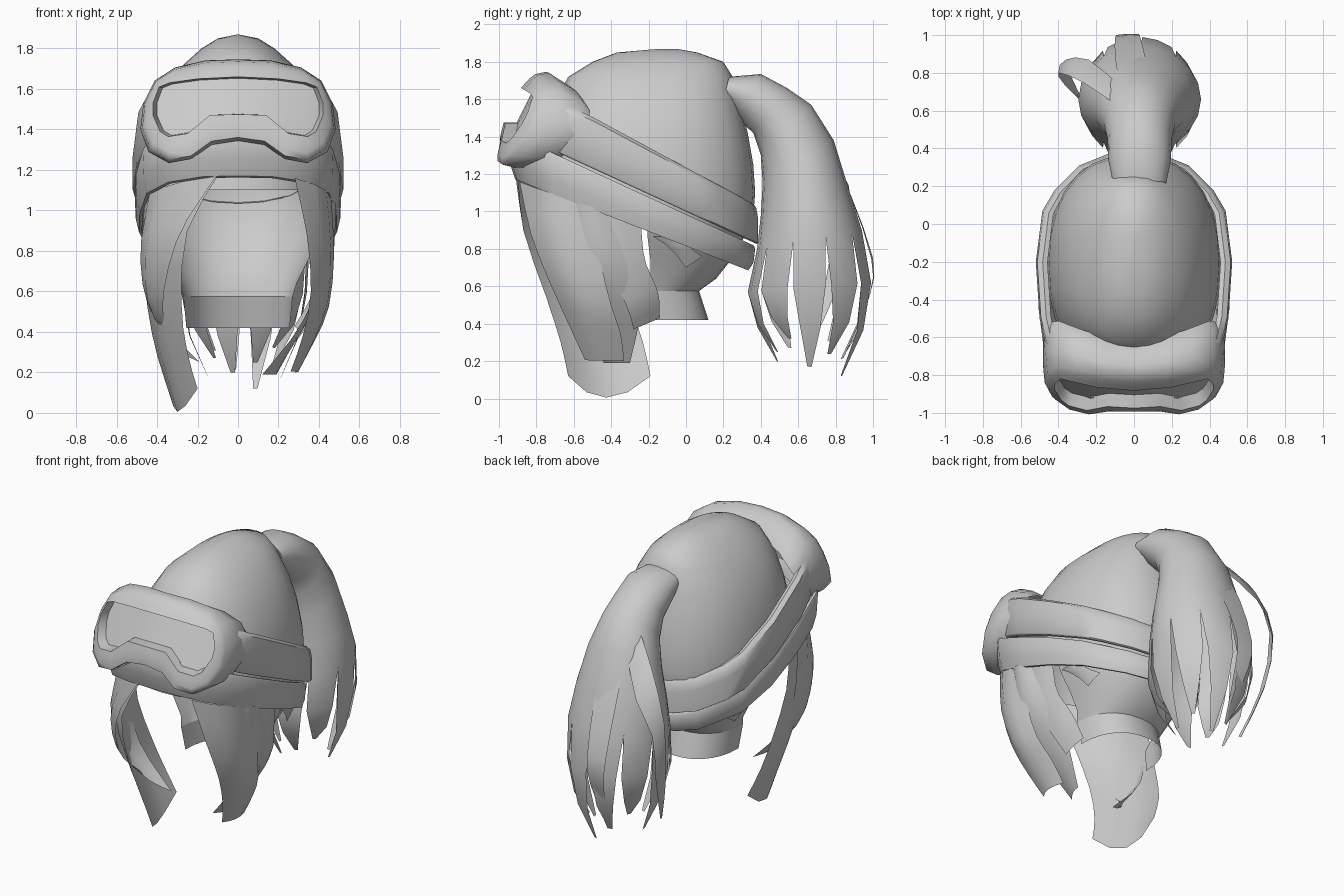
import bpy, bmesh, math
from mathutils import Vector

if "Cube" in bpy.data.objects:
    bpy.data.objects.remove(bpy.data.objects["Cube"])

grey = bpy.data.materials.new("plain grey")
grey.diffuse_color = (0.6, 0.6, 0.6, 1)
grey.use_nodes = True
grey.node_tree.nodes["Principled BSDF"].inputs["Base Color"].default_value = grey.diffuse_color


def make(name, grids, closed=False, extra=(), angle=40, keep=None):
    """Skin grids (lists of equal-length point rows) with quads, as one object."""
    bm = bmesh.new()
    if not isinstance(grids[0][0][0], (tuple, list, Vector)):
        grids = [grids]
    for g, rows in enumerate(grids):
        vs = [[bm.verts.new(p) for p in r] for r in rows]
        n = len(rows[0])
        wrap = closed and g == 0
        for a, b in zip(vs, vs[1:]):
            for i in range(n if wrap else n - 1):
                j = (i + 1) % n
                bm.faces.new((a[i], a[j], b[j], b[i]))
        if g == 0:
            for r, ids in extra:
                bm.faces.new([vs[r][i] for i in ids])
    if keep:
        drop = [f for f in bm.faces if not keep(f.calc_center_median())]
        bmesh.ops.delete(bm, geom=drop, context='FACES')
    bmesh.ops.remove_doubles(bm, verts=bm.verts, dist=0.0005)
    bmesh.ops.recalc_face_normals(bm, faces=bm.faces)
    me = bpy.data.meshes.new(name)
    bm.to_mesh(me)
    bm.free()
    me.materials.append(grey)
    ob = bpy.data.objects.new(name, me)
    bpy.context.collection.objects.link(ob)
    bpy.ops.object.select_all(action='DESELECT')
    ob.select_set(True)
    bpy.context.view_layer.objects.active = ob
    bpy.ops.object.shade_smooth_by_angle(angle=math.radians(angle))
    return ob


def power(v, e):
    return math.copysign(abs(v) ** e, v)


def ring(z, y0, y1, hw, n=28, e=0.88):
    out = []
    for i in range(n):
        t = 2 * math.pi * i / n
        out.append((hw * power(math.sin(t), e),
                    (y0 + y1) / 2 + (y1 - y0) / 2 * power(math.cos(t), e), z))
    return out


# hair cap: rounded crown, open below the brow, closed at the back
cap = [(1.868, -.16, -.04, .01), (1.85, -.37, .06, .10), (1.80, -.50, .20, .18),
       (1.72, -.63, .25, .27), (1.58, -.70, .29, .36), (1.42, -.74, .33, .42),
       (1.25, -.78, .36, .45), (1.1, -.80, .37, .46), (.98, -.78, .36, .45),
       (.86, -.72, .31, .40), (.74, -.62, .24, .34), (.64, -.54, .16, .29),
       (.575, -.5, .07, .27)]
make("hair_cap", [ring(*c) for c in cap], True, [(0, list(range(28)))],
     keep=lambda c: c.y > -.24 or c.z > 1.22 - .40 * (c.y + .9))

# nape hair below the cap
make("nape_hair", [ring(.575, -.5, .07, .27), ring(.42, -.5, .12, .255)], True,
     keep=lambda c: c.y > -.2)


# headband and goggle strap: tilted bands; section = (x scale, y scale, height fraction)
def band(name, half, top, bottom, section, closed):
    plan = [(-x, y) for x, y in half[::-1] if x > 0] + half
    rows = []
    for sx, sy, h in section:
        row = []
        for x, y in plan:
            yy = -.25 + (y + .25) * sy
            zt = min(top[0] + top[1] * yy, 1.56)
            zb = bottom[0] + bottom[1] * yy
            row.append((x * sx, yy, zb + (zt - zb) * h))
        rows.append(row)
    make(name, rows, closed, angle=50)


band("goggle_strap",
     [(0, .385), (.14, .37), (.29, .31), (.42, .18), (.485, .07), (.52, -.2),
      (.50, -.5), (.47, -.63), (.44, -.7)], (1.235, -.54), (1.0, -.46),
     [(.88, .95, .95), (.93, .965, 1), (.985, .985, .93), (1, 1, .7), (1, 1, .04),
      (.985, .985, 0), (.93, .955, 0)], False)
band("headband",
     [(0, .37), (.15, .345), (.28, .28), (.46, .06), (.51, -.2), (.505, -.45),
      (.47, -.72), (.36, -.87), (.18, -.945), (.001, -.955)],
     (.985, -.46), (.815, -.39),
     [(.955, .96, 1), (.985, .985, 1), (1, 1, .92), (.99, .985, .35),
      (.96, .94, 0), (.93, .91, 0)], True)

# goggles: rounded frame flowing back to the strap, and a recessed lens
outer = [(0, 1.745), (.16, 1.74), (.31, 1.705), (.41, 1.64), (.465, 1.53), (.48, 1.4),
         (.44, 1.29), (.34, 1.235), (.23, 1.255), (.13, 1.325), (0, 1.345)]
lip = [(0, 1.66), (.2, 1.65), (.34, 1.63), (.39, 1.61), (.42, 1.53), (.42, 1.47),
       (.385, 1.39), (.345, 1.365), (.25, 1.38), (.14, 1.47), (0, 1.475)]


def goggle_ring(mix, scale, depth, bow=0.0, drop=0.0):
    half = []
    for (ax, az), (bx, bz) in zip(outer, lip):
        x = (ax + (bx - ax) * mix) * scale
        z = 1.5 + (az + (bz - az) * mix - 1.5) * scale
        y = -.8 - (1.745 - z) * .5 + .57 * x * x + depth + bow * x * x
        half.append((x, y, z - drop * max(0, min(1, (az - 1.4) / .25))))
    return half + [(-x, y, z) for x, y, z in half[-2:0:-1]]


frame = [goggle_ring(0, .97, .18, .45, .10), goggle_ring(0, 1, .14, .4, .06),
         goggle_ring(0, 1.005, .05, .2), goggle_ring(.12, 1, .0),
         goggle_ring(.4, 1, -.02), goggle_ring(.75, 1, -.032), goggle_ring(1, 1, -.04)]
make("goggle_frame", frame, True, angle=65)
lens_fill = []
for i in range(5):
    ids = [i, i + 1, 9 - i, 10 - i] if i < 4 else [4, 5, 6]
    lens_fill += [(1, ids), (1, [(20 - k) % 20 for k in ids])]
make("goggle_lens", [goggle_ring(1, 1, -.04), goggle_ring(1, .955, .03)], True, lens_fill)


# hanging locks: curved sheets between a front and a back edge
def smooth_path(pts, t):
    """Catmull-Rom sample of a short path, t from 0 to 1."""
    p = [Vector(q) for q in pts]
    p = [2 * p[0] - p[1]] + p + [2 * p[-1] - p[-2]]
    f = t * (len(pts) - 1)
    k = min(int(f), len(pts) - 2)
    f -= k
    a, b, c, d = p[k:k + 4]
    return .5 * (2 * b + (c - a) * f + (2 * a - 5 * b + 4 * c - d) * f ** 2
                 + (3 * b - a - 3 * c + d) * f ** 3)


def lock(name, front, back, bulge, tip=0.0, steps=8, cols=4):
    rows = []
    for s in range(steps + 1):
        t = s / steps
        a, b = smooth_path(front, t), smooth_path(back, t)
        row = []
        for c in range(cols + 1):
            u = c / cols
            w = 4 * u * (1 - u)
            p = a.lerp(b, u) + Vector(bulge) * w * (1 - .6 * t)
            p.z -= tip * w * t ** 4
            row.append(p)
        rows.append(row)
    make(name, rows)


lock("left_front_lock",
     [(-.08, -.9, 1.2), (-.25, -.87, .9), (-.28, -.75, .55), (-.25, -.67, .3), (-.2, -.63, .12)],
     [(-.45, -.45, 1.05), (-.46, -.4, .78), (-.43, -.3, .5), (-.39, -.23, .3), (-.32, -.19, .12)],
     (-.10, -.04, 0), .115)
lock("left_outer_lock",
     [(-.1, -.91, 1.18), (-.29, -.86, .88), (-.37, -.72, .57), (-.35, -.53, .38)],
     [(-.46, -.52, 1.05), (-.475, -.47, .75), (-.40, -.43, .48), (-.19, -.43, .25)],
     (-.09, -.04, 0))
lock("right_front_lock",
     [(.28, -.89, 1.16), (.34, -.83, .88), (.36, -.72, .6), (.32, -.62, .38), (.26, -.54, .205)],
     [(.45, -.5, 1.04), (.46, -.46, .75), (.43, -.4, .5), (.36, -.35, .35), (.28, -.33, .2)],
     (.07, -.03, 0))
lock("right_side_lock",
     [(.44, -.62, 1.06), (.42, -.58, .7), (.3, -.5, .42), (.12, -.44, .19)],
     [(.45, -.42, 1.0), (.44, -.32, .75), (.35, -.24, .5), (.19, -.3, .19)],
     (.04, 0, 0))
lock("right_back_lock",
     [(.44, -.5, 1.02), (.43, -.44, .75), (.38, -.32, .5), (.3, -.28, .37)],
     [(.44, -.24, .92), (.42, -.22, .74), (.36, -.15, .57), (.28, -.14, .43)],
     (.02, 0, 0))
for side, label in ((1, "right"), (-1, "left")):
    lock(label + "_loose_wisp",
         [(side * .42, -.18, .87), (side * .4, -.08, .8), (side * .36, .0, .7)],
         [(side * .42, -.02, .86), (side * .4, .03, .8), (side * .34, .09, .76)],
         (side * .02, 0, 0), 0, 3, 2)

# ponytail: rings given as inner (y, z), outer (y, z) and half width
tail = [(.20, 1.60, .23, 1.72, .14), (.27, 1.50, .40, 1.735, .165),
        (.36, 1.42, .54, 1.66, .17), (.40, 1.30, .67, 1.57, .19),
        (.41, 1.15, .79, 1.38, .24), (.40, .98, .87, 1.12, .295),
        (.38, .80, .94, .90, .325)]
N = 20


def tail_point(r, k):
    y0, z0, y1, z1, hw = r
    t = 2 * math.pi * k / N
    u = .5 - .5 * math.cos(t)
    return Vector((.03 + hw * math.sin(t), y0 + (y1 - y0) * u, z0 + (z1 - z0) * u))


# pointed strands continue the ponytail rings
grids = [[[tail_point(r, k) for k in range(N)] for r in tail]]
mid, low, end = (.33, .57, .99, .62, .31), (.38, .40, .95, .40, .27), (.48, .25, .84, .21, .18)
for s in range(10):
    k = 2 * s
    drop = (.0, -.08, .06, -.02, .09, 0, -.09, .05, -.03, .05)[s]
    rows = [[tail_point(tail[-1], k + d) for d in (0, 1, 2)]]
    for r, w in ((mid, .84), (low, .6), (end, .2)):
        row = [tail_point(r, k + 1 + d * w) for d in (-1, 0, 1)]
        if r is not mid:
            for p in row:
                p.z -= drop * (1 if r is end else .4)
        rows.append(row)
    grids.append(rows)
make("ponytail", grids, True, angle=50)

# stray strands arching clear of the ponytail
lock("left_stray_strand",
     [(-.08, .62, 1.5), (-.27, .75, 1.32), (-.40, .80, 1.0), (-.37, .74, .6), (-.28, .65, .3)],
     [(-.06, .72, 1.38), (-.24, .87, 1.14), (-.36, .87, .93), (-.35, .82, .62), (-.28, .67, .28)],
     (-.02, .01, 0), 0, 8, 2)
lock("back_stray_strand",
     [(-.08, .76, 1.32), (-.10, .88, 1.08), (-.1, .99, .75), (-.08, .98, .55), (-.02, .84, .22)],
     [(.08, .76, 1.32), (.06, .88, 1.08), (.03, 1.0, .75), (.02, .98, .55), (-.01, .84, .21)],
     (0, .005, 0), 0, 8, 2)
